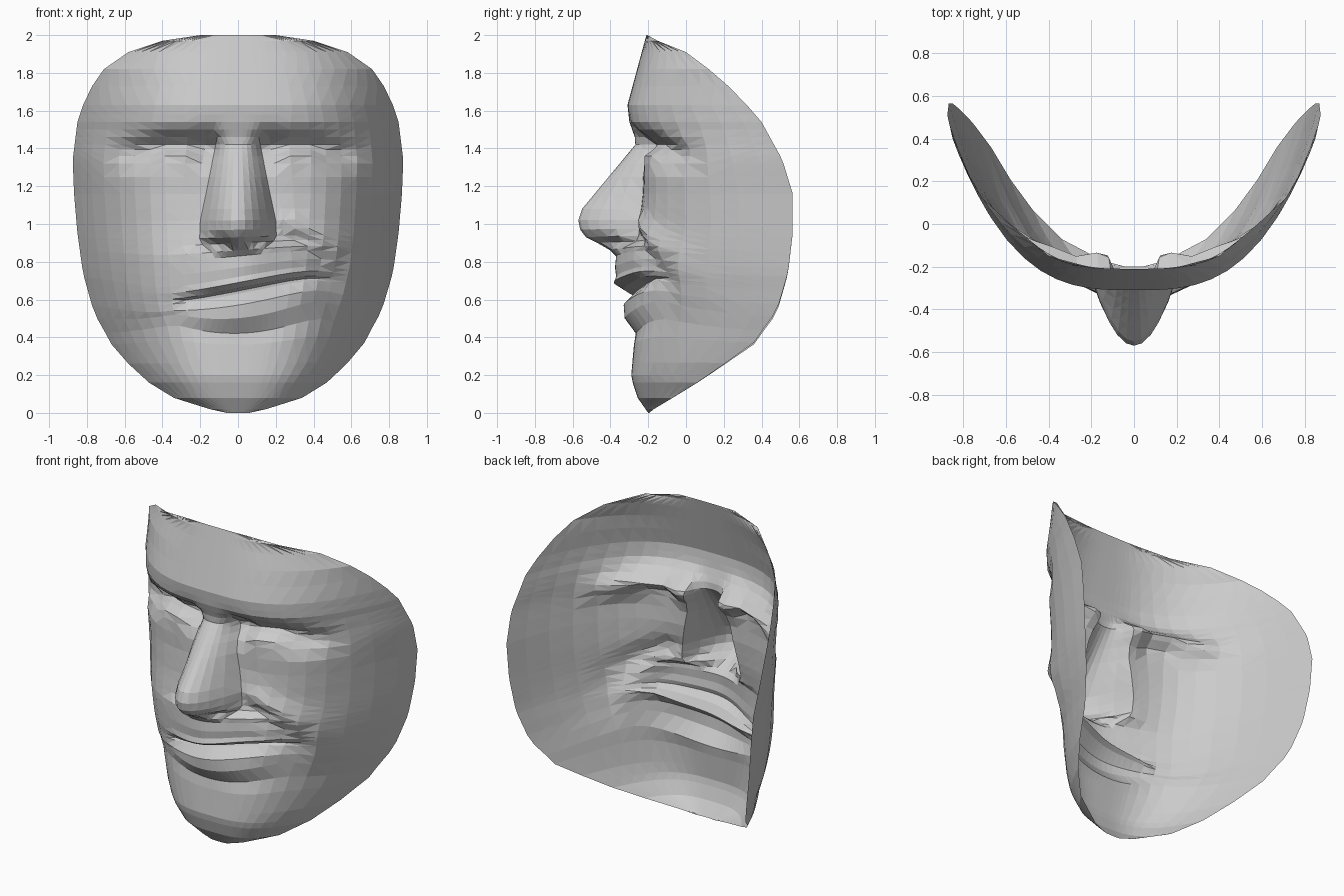
import bpy, bmesh
from math import exp


def curve(*pts):
    """Piecewise-linear function through (z, value) points, z descending."""
    def f(z):
        if z >= pts[0][0]:
            return pts[0][1]
        for (a, va), (b, vb) in zip(pts, pts[1:]):
            if z >= b:
                return vb + (va - vb) * (z - b) / (a - b)
        return pts[-1][1]
    return f


def bump(x, z, cx, cz, wx, wz):
    return exp(-((x - cx) / wx) ** 2 - ((z - cz) / wz) ** 2)


# rim of the mask: half width and depth by height
rim_x = curve((2, .2), (1.97, .4), (1.91, .58), (1.82, .71), (1.69, .8), (1.54, .85),
              (1.34, .875), (1.16, .868), (.95, .85), (.74, .82), (.53, .76), (.36, .67),
              (.26, .58), (.16, .47), (.08, .34), (.02, .15), (0, .06))
rim_y = curve((2, -.205), (1.97, -.15), (1.91, 0), (1.82, .12), (1.69, .27), (1.54, .4),
              (1.34, .51), (1.16, .565), (.95, .565), (.74, .54), (.53, .48), (.36, .36),
              (.26, .21), (.16, .06), (.08, -.07), (.02, -.17), (0, -.195))
# centre profile without nose and lips, and roundness of the cross-section
centre = curve((2, -.21), (1.63, -.31), (1.54, -.3), (1.42, -.25), (1.2, -.225), (1, -.245),
               (.85, -.28), (.42, -.27), (.2, -.29), (.1, -.27), (0, -.2))
power = curve((2, 2.6), (1.62, 3.1), (1.5, 3.2), (1.38, 3.7), (1.2, 3.9), (.9, 3.6), (.5, 3.2), (0, 3.1))
# nose ridge and half width
ridge = curve((1.54, -.3), (1.43, -.26), (1.08, -.55), (1.02, -.57), (.97, -.56),
              (.93, -.53), (.9, -.47), (.86, -.4), (.83, -.37))
nose_w = curve((1.63, .19), (1.46, .11), (1.2, .16), (1.02, .2), (.93, .205), (.9, .19),
               (.86, .14), (.77, .19))
# muzzle and lip profiles
muzzle = curve((.93, -.27), (.83, -.36), (.69, -.36), (.5, -.31), (.36, -.272))
lips = curve((.9, -.3), (.86, -.36), (.8, -.38), (.72, -.37), (.69, -.385), (.66, -.345),
             (.645, -.26), (.63, -.29), (.57, -.33), (.5, -.325), (.42, -.265), (.36, -.272))


def depth(x, s, z):
    a = abs(x)
    c = centre(s)
    y = c + (rim_y(s) - c) * (a / rim_x(s)) ** power(s)
    # eye sockets and lids, cheeks
    y += .1 * bump(a, z, .15, 1.4, .09, .08) + .1 * bump(a, z, .36, 1.42, .16, .06)
    y += .08 * bump(a, z, .54, 1.37, .12, .06)
    y -= .035 * bump(a, z, .33, 1.37, .12, .03)
    # lips
    if .36 < s < .9:
        k = max(0, 1 - ((x - .07) / .41) ** 2)
        y += (muzzle(s) - c) * exp(-(x / .2) ** 2) + (lips(s) - muzzle(s)) * k
        y += .025 * bump(x, s, .07, .645, .38, .03)
    # raised smile fold on one side
    if x > .15 and z > .5:
        r = (((x - .1) / .43) ** 2 + ((z - .7) / .29) ** 2) ** .5
        fade = min(1, (x - .15) / .15) * min(1, (z - .5) / .2)
        y += fade * (.03 * exp(-((r - .87) / .15) ** 2) - .03 * exp(-((r - 1.15) / .16) ** 2))
    # nose and nostrils
    if .83 < s < 1.54:
        k = max(0, 1 - (a / nose_w(s)) ** 2)
        y += min(0, ridge(s) - y) * k
        y += .06 * bump(a, s, .1, .91, .05, .025)
    return y


def place(u, s):
    """Columns hug the nose foot; rows follow the slanted smile and curved lower lip."""
    a, w = abs(u) * .86, nose_w(s)
    if a <= .19:
        a *= w / .19
    elif a < .38:
        a = w + (a - .19) * (.38 - w) / .19
    x = a * rim_x(s) / .86 if s < .8 or s > 1.6 or a > .38 else a * (1 + (rim_x(s) / .86 - 1) * a / .38)
    x = x if u > 0 else -x
    z = s + exp(-(x / .58) ** 4) * (.2 * x * exp(-((s - .64) / .22) ** 2)
                                    + .08 * min(1, ((x - .05) / .38) ** 2) * exp(-((s - .45) / .12) ** 2))
    return x, depth(x, s, z), z


rows = [2, 1.97, 1.91, 1.82, 1.73, 1.63, 1.58, 1.54, 1.5, 1.46, 1.42, 1.395, 1.36, 1.32,
        1.25, 1.16, 1.08, 1.02, .97, .93, .9, .86, .83, .77, .72, .69, .66, .645, .63,
        .57, .5, .42, .36, .26, .2, .16, .08, .02, 0]
half = [.035, .075, .11, .15, .19, .23, .3, .38, .46, .54, .62, .7, .765, .82, .86]
cols = [-c / .86 for c in reversed(half)] + [0] + [c / .86 for c in half]

# mask sheet
bm = bmesh.new()
grid = [[bm.verts.new(place(u, s)) for u in cols] for s in rows]
for top, low in zip(grid, grid[1:]):
    for j in range(len(cols) - 1):
        bm.faces.new((top[j], low[j], low[j + 1], top[j + 1]))
bmesh.ops.triangulate(bm, faces=bm.faces[:])
mesh = bpy.data.meshes.new("face_mask")
bm.to_mesh(mesh)
bm.free()
bpy.context.collection.objects.link(bpy.data.objects.new("face_mask", mesh))
